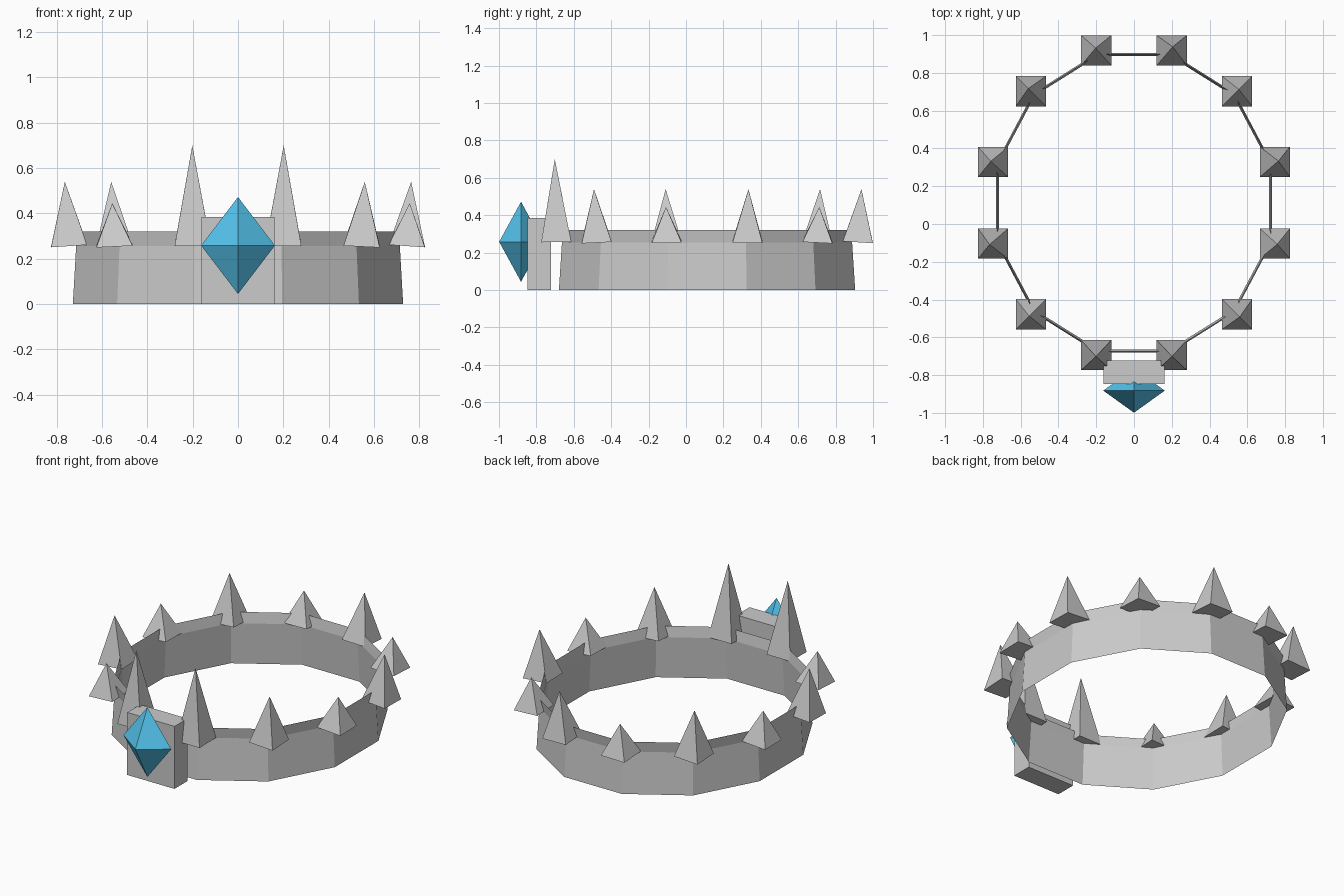
import bpy, bmesh, math
from mathutils import Matrix, Vector

if "Cube" in bpy.data.objects:
    bpy.data.objects.remove(bpy.data.objects["Cube"])

CY = 0.1125  # centre of the ring along y
ANGLES = [math.radians(-75 + 30 * i) for i in range(12)]


def add_object(name, bm):
    mesh = bpy.data.meshes.new(name)
    bm.to_mesh(mesh)
    bm.free()
    ob = bpy.data.objects.new(name, mesh)
    bpy.context.collection.objects.link(ob)
    return ob


# Band: thin open twelve-sided oval, pinched below a slightly flared rim
bm = bmesh.new()
rings = []
for rx, ry, z in [(0.755, 0.82, 0), (0.740, 0.803, 0.255), (0.750, 0.814, 0.32)]:
    rings.append([bm.verts.new((rx * math.cos(a), CY + ry * math.sin(a), z)) for a in ANGLES])
for low, high in zip(rings, rings[1:]):
    for i in range(12):
        j = (i + 1) % 12
        bm.faces.new((low[i], low[j], high[j], high[i]))
add_object("band", bm)

# Spikes: square pyramids on every corner, leaning slightly outward
BASE_Z = 0.257
for i, a in enumerate(ANGLES):
    front = i in (0, 11)
    tip = 0.70 if front else (0.54 if i % 2 else 0.445)
    height = tip - BASE_Z
    bm = bmesh.new()
    bmesh.ops.create_cone(bm, cap_ends=True, segments=4, radius1=0.08 * math.sqrt(2),
                          radius2=0, depth=height,
                          matrix=Matrix.Translation((0, 0, height / 2)) @ Matrix.Rotation(math.pi / 4, 4, 'Z'))
    bmesh.ops.remove_doubles(bm, verts=bm.verts, dist=1e-5)
    lean = math.radians(1 if front else 4)
    axis = Vector((-math.sin(a), math.cos(a), 0))
    place = Vector((0.772 * math.cos(a), CY + 0.835 * math.sin(a), BASE_Z))
    bm.transform(Matrix.Translation(place) @ Matrix.Rotation(lean, 4, axis))
    add_object(f"spike_{i + 1}", bm)

# Gem mount: plain block in front of the band
bm = bmesh.new()
bmesh.ops.create_cube(bm, size=1, matrix=Matrix.Translation((0, -0.785, 0.1925))
                      @ Matrix.Diagonal((0.322, 0.126, 0.385, 1)))
add_object("gem_mount", bm)

# Gem: stretched octahedron sunk halfway into the mount
bm = bmesh.new()
equator = [bm.verts.new(p) for p in ((0.163, -0.882, 0.258), (0, -0.765, 0.258),
                                     (-0.163, -0.882, 0.258), (0, -0.999, 0.258))]
top = bm.verts.new((0, -0.882, 0.472))
bottom = bm.verts.new((0, -0.882, 0.044))
for i in range(4):
    p, q = equator[i], equator[(i + 1) % 4]
    bm.faces.new((p, q, top))
    bm.faces.new((q, p, bottom))
gem = add_object("gem", bm)
mat = bpy.data.materials.new("gem_blue")
mat.diffuse_color = (0.09, 0.55, 0.85, 1)
mat.use_nodes = True
mat.node_tree.nodes["Principled BSDF"].inputs["Base Color"].default_value = mat.diffuse_color
gem.data.materials.append(mat)
